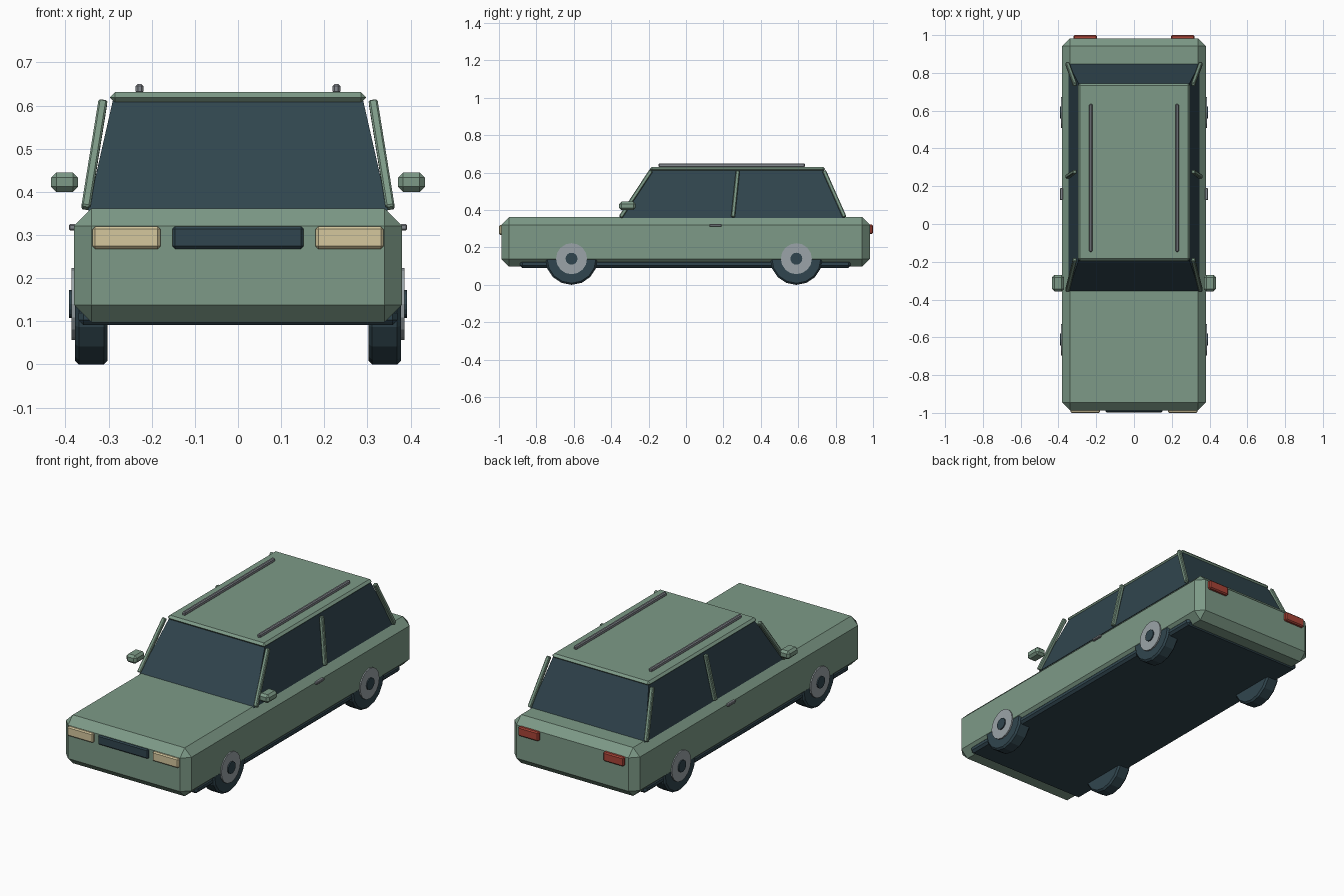
import bpy, bmesh, math
from mathutils import Vector, Matrix

if "Cube" in bpy.data.objects:
    bpy.data.objects.remove(bpy.data.objects["Cube"])


def mat(name, r, g, b):
    m = bpy.data.materials.new(name)
    lin = [((c / 255 + 0.055) / 1.055) ** 2.4 for c in (r, g, b)]
    m.diffuse_color = (*lin, 1)
    m.use_nodes = True
    m.node_tree.nodes["Principled BSDF"].inputs["Base Color"].default_value = m.diffuse_color
    return m


GREEN = mat("sage green paint", 125, 154, 135)
DARK = mat("dark slate", 48, 69, 78)
HUB = mat("light hub grey", 155, 164, 168)
TRIM = mat("trim grey", 132, 136, 142)
LAMP = mat("headlight cream", 213, 199, 157)
RED = mat("tail light red", 168, 68, 55)


def finish(name, bm, material, bevel=0.0):
    bmesh.ops.recalc_face_normals(bm, faces=bm.faces)
    me = bpy.data.meshes.new(name)
    bm.to_mesh(me)
    bm.free()
    me.materials.append(material)
    ob = bpy.data.objects.new(name, me)
    bpy.context.collection.objects.link(ob)
    if bevel:
        mod = ob.modifiers.new("bevel", "BEVEL")
        mod.width = bevel
        mod.segments = 1
        mod.limit_method = "ANGLE"
        mod.angle_limit = math.radians(30)
    return ob


def box(name, lo, hi, material, bevel=0.0):
    lo, hi = Vector(lo), Vector(hi)
    bm = bmesh.new()
    bmesh.ops.create_cube(bm, size=1)
    bmesh.ops.scale(bm, vec=hi - lo, verts=bm.verts)
    bmesh.ops.translate(bm, vec=(lo + hi) / 2, verts=bm.verts)
    return finish(name, bm, material, bevel)


def side_box(name, lo, hi, material, bevel):
    # same box on the right (+x) and left (-x)
    box(name + "_right", lo, hi, material, bevel)
    box(name + "_left", (-hi[0], lo[1], lo[2]), (-lo[0], hi[1], hi[2]), material, bevel)


def beam(name, a, b, size, material):
    a, b = Vector(a), Vector(b)
    bm = bmesh.new()
    bmesh.ops.create_cube(bm, size=1)
    bmesh.ops.scale(bm, vec=(size, size, (b - a).length), verts=bm.verts)
    rot = Vector((0, 0, 1)).rotation_difference(b - a).to_matrix()
    bmesh.ops.rotate(bm, matrix=rot, verts=bm.verts)
    bmesh.ops.translate(bm, vec=(a + b) / 2, verts=bm.verts)
    finish(name, bm, material, 0.004)


def disc(name, x0, x1, y, z, radius, material, bevel=0.0):
    bm = bmesh.new()
    bmesh.ops.create_cone(bm, cap_ends=True, segments=16, radius1=radius,
                          radius2=radius, depth=abs(x1 - x0))
    bmesh.ops.rotate(bm, matrix=Matrix.Rotation(math.pi / 2, 3, "Y"), verts=bm.verts)
    bmesh.ops.translate(bm, vec=((x0 + x1) / 2, y, z), verts=bm.verts)
    finish(name, bm, material, bevel)


# Lower body and dark underside
box("body", (-0.38, -0.987, 0.097), (0.38, 0.983, 0.362), GREEN, 0.041)
box("underside", (-0.37, -0.887, 0.091), (0.37, 0.88, 0.131), DARK, 0.012)

# Tapered glass cabin
bm = bmesh.new()
bmesh.ops.create_cube(bm, size=2)
for v in bm.verts:
    top = v.co.z > 0
    x, (y0, y1) = (0.29, (-0.182, 0.737)) if top else (0.348, (-0.357, 0.85))
    v.co = (math.copysign(x, v.co.x), y0 if v.co.y < 0 else y1, 0.612 if top else 0.357)
finish("cabin_glass", bm, DARK)

# Roof panel
box("roof", (-0.297, -0.195, 0.607), (0.297, 0.745, 0.631), GREEN, 0.016)

# Pillars, front, middle and rear on each side
for side, s in (("right", 1), ("left", -1)):
    for part, yb, yt in (("front", -0.35, -0.187), ("middle", 0.251, 0.277), ("rear", 0.848, 0.738)):
        beam(f"{part}_pillar_{side}", (s * 0.353, yb, 0.362), (s * 0.313, yt, 0.61), 0.021, GREEN)

# Roof rails, mirrors and door handles
side_box("roof_rail", (0.219, -0.147, 0.628), (0.237, 0.636, 0.65), TRIM, 0.005)
side_box("mirror", (0.371, -0.357, 0.4), (0.433, -0.27, 0.445), GREEN, 0.012)
side_box("door_handle", (0.375, 0.126, 0.311), (0.392, 0.19, 0.325), TRIM, 0.003)

# Front and rear lights, grille
side_box("headlight", (0.18, -1.0, 0.268), (0.337, -0.975, 0.32), LAMP, 0.006)
box("grille", (-0.152, -0.997, 0.268), (0.152, -0.975, 0.32), DARK, 0.006)
side_box("tail_light", (0.196, 0.97, 0.272), (0.32, 1.0, 0.322), RED, 0.006)

# Wheels
for side, s in (("right", 1), ("left", -1)):
    for end, y in (("front", -0.612), ("rear", 0.59)):
        disc(f"{end}_tyre_{side}", s * 0.302, s * 0.378, y, 0.14, 0.14, DARK, 0.009)
        disc(f"{end}_hub_{side}", s * 0.365, s * 0.386, y, 0.14, 0.083, HUB)
        disc(f"{end}_hub_cap_{side}", s * 0.37, s * 0.392, y, 0.14, 0.032, DARK)
